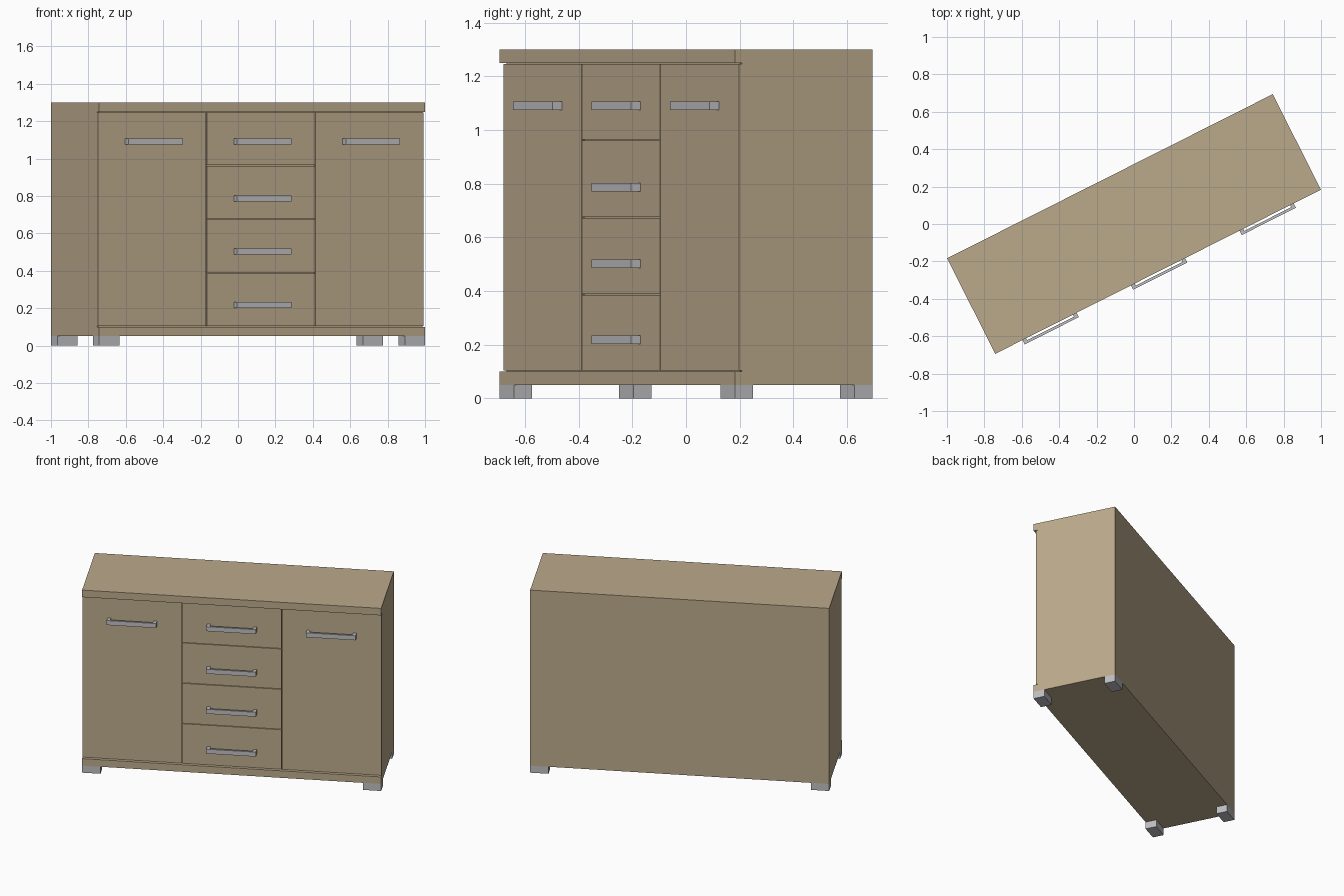
import bpy
import math
from mathutils import Matrix

if "Cube" in bpy.data.objects:
    bpy.data.objects.remove(bpy.data.objects["Cube"])

ANGLE = math.atan2(0.450, 0.893)      # the whole sideboard is turned about z
ROT = Matrix.Rotation(ANGLE, 4, 'Z')
L, D = 0.975, 0.286                   # half length, half depth
GAP = 0.004                           # joint between fronts
FRONT = -0.271                        # outer plane of doors and drawers
CORE = -0.258                         # carcass plane behind the fronts


def material(name, col):
    m = bpy.data.materials.new(name)
    m.diffuse_color = (*col, 1)
    m.use_nodes = True
    m.node_tree.nodes["Principled BSDF"].inputs["Base Color"].default_value = m.diffuse_color
    return m


wood = material("oak_wood", (0.50, 0.40, 0.26))
metal = material("brushed_grey", (0.52, 0.52, 0.54))


def boxes(name, mat, spans):
    """One object from boxes given as (x0, x1, y0, y1, z0, z1)."""
    verts, faces = [], []
    for x0, x1, y0, y1, z0, z1 in spans:
        b = len(verts)
        verts += [(x, y, z) for z in (z0, z1)
                  for x, y in ((x0, y0), (x1, y0), (x1, y1), (x0, y1))]
        quads = [(3, 2, 1, 0), (4, 5, 6, 7)]
        quads += [(i, (i + 1) % 4, (i + 1) % 4 + 4, i + 4) for i in range(4)]
        faces += [tuple(b + i for i in q) for q in quads]
    me = bpy.data.meshes.new(name)
    me.from_pydata(verts, [], faces)
    me.materials.append(mat)
    ob = bpy.data.objects.new(name, me)
    ob.matrix_world = ROT
    bpy.context.collection.objects.link(ob)
    return ob


# Carcass: set back core between full-depth base and top slabs
boxes("carcass", wood, [(-L, L, CORE, D, 0.10, 1.25)])
boxes("base_slab", wood, [(-L, L, -D, D, 0.05, 0.10)])
boxes("top_slab", wood, [(-L, L, -D, D, 1.25, 1.30)])

# Two side doors and a middle stack of four drawers
third = L / 3
g = GAP / 2
for side, x0, x1 in (("left", -L, -third - g), ("right", third + g, L)):
    boxes(side + "_door", wood,
          [(x0, x1, FRONT, CORE, 0.10 + GAP, 1.25 - GAP)])
step = 1.15 / 4
for i in range(4):
    z0 = 0.10 + i * step
    lo = GAP if i == 0 else g
    hi = GAP if i == 3 else g
    boxes(f"drawer_front_{i + 1}", wood,
          [(-third + g, third - g, FRONT, CORE, z0 + lo, z0 + step - hi)])


# Bar handles on two end posts
def handle(name, x, z):
    h, w, post = 0.162, 0.016, 0.022
    boxes(name, metal, [
        (x - h, x + h, -0.312, -0.298, z - w, z + w),
        (x - h, x - h + post, -0.298, FRONT, z - w, z + w),
        (x + h - post, x + h, -0.298, FRONT, z - w, z + w)])


for i, z in enumerate((0.218, 0.502, 0.787, 1.09)):
    handle(f"drawer_handle_{i + 1}", 0, z)
handle("left_door_handle", -2 * third, 1.09)
handle("right_door_handle", 2 * third, 1.09)

# Feet flush with the four corners
for sx, nx in ((-1, "left"), (1, "right")):
    for sy, ny in ((-1, "front"), (1, "back")):
        xs = sorted((sx * L, sx * (L - 0.12)))
        ys = sorted((sy * D, sy * (D - 0.075)))
        boxes(f"{ny}_{nx}_foot", metal, [(*xs, *ys, 0.0, 0.05)])
